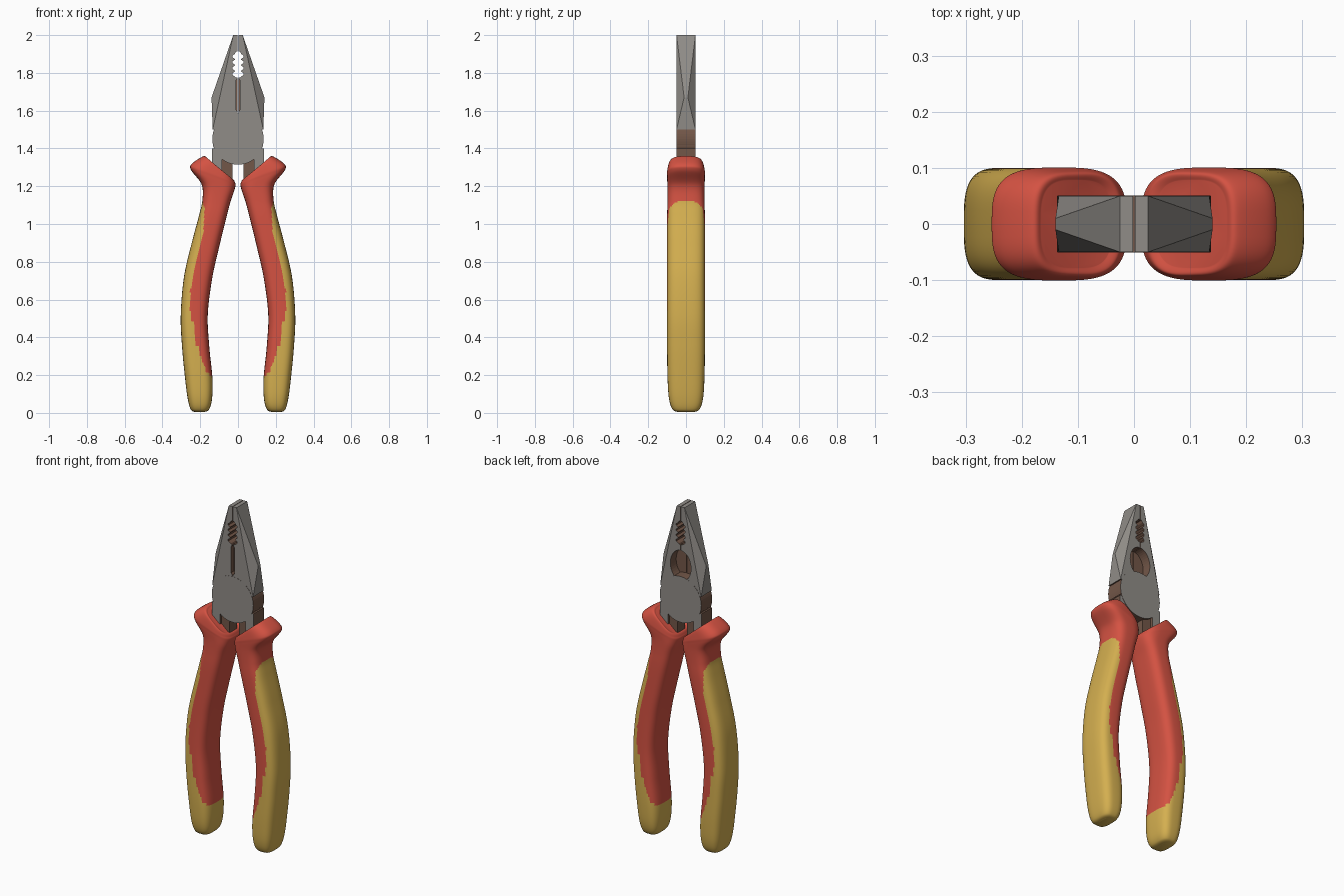
import bpy, bmesh, math
from mathutils import Vector

cube = bpy.data.objects.get("Cube")
if cube:
    bpy.data.objects.remove(cube, do_unlink=True)


def material(name, color):
    m = bpy.data.materials.new(name)
    m.use_nodes = True
    m.diffuse_color = (*color, 1)
    bsdf = next(n for n in m.node_tree.nodes if n.type == 'BSDF_PRINCIPLED')
    bsdf.inputs["Base Color"].default_value = (*color, 1)
    return m


steel = material("grey steel", (0.28, 0.265, 0.245))
brown = material("brown inner steel", (0.17, 0.095, 0.065))
red = material("red grip", (0.66, 0.085, 0.055))
yellow = material("yellow grip", (0.66, 0.43, 0.08))


def make_object(name, bm, mats):
    bmesh.ops.recalc_face_normals(bm, faces=bm.faces)
    mesh = bpy.data.meshes.new(name)
    bm.to_mesh(mesh)
    bm.free()
    for m in mats:
        mesh.materials.append(m)
    ob = bpy.data.objects.new(name, mesh)
    bpy.context.collection.objects.link(ob)
    return ob


def prism(name, outline, y0, y1, face_mat=0, side_mat=1):
    """Extrude an x-z outline along y, with one material for faces and one for sides."""
    bm = bmesh.new()
    front, back = ([bm.verts.new((x, y, z)) for x, z in outline] for y in (y0, y1))
    for ring in (front, back):
        bm.faces.new(ring).material_index = face_mat
    for i in range(len(outline)):
        j = (i + 1) % len(outline)
        bm.faces.new((front[i], front[j], back[j], back[i])).material_index = side_mat
    return make_object(name, bm, (steel, brown))


def ellipse(cx, cz, rx, rz, n):
    return [(cx + rx * math.cos(math.tau * i / n), cz + rz * math.sin(math.tau * i / n))
            for i in range(n)]


# ---- grips: lofted sections (inner x, inner z, outer x, outer z, half depth)
SECTIONS = [
    (.185, .004, .225, .004, .035), (.155, .016, .25, .018, .07),
    (.138, .07, .267, .08, .09), (.135, .18, .282, .2, .098),
    (.152, .35, .297, .36, .1), (.16, .52, .303, .52, .1),
    (.137, .71, .286, .72, .1), (.103, .865, .245, .9, .1),
    (.065, 1.02, .205, 1.05, .1), (.042, 1.11, .188, 1.13, .098),
    (.022, 1.17, .193, 1.21, .098), (.013, 1.205, .248, 1.285, .1),
    (.016, 1.22, .245, 1.318, .1), (.024, 1.235, .185, 1.358, .092),
    (.04, 1.24, .165, 1.35, .078),
]
# Border of the outer yellow inlay: (height, distance from the middle)
BORDER = [(.19, .12), (.21, .165), (.36, .217), (.55, .252), (.65, .252),
          (.8, .222), (.95, .184), (1.08, .177), (1.12, .187)]


def border_x(z):
    if z < BORDER[0][0]:
        return 0
    for (z0, x0), (z1, x1) in zip(BORDER, BORDER[1:]):
        if z <= z1:
            return x0 + (x1 - x0) * (z - z0) / (z1 - z0)
    return 1


def spline(points, steps):
    pts = [Vector(p) for p in points]
    pts = [pts[0]] + pts + [pts[-1]]
    out = []
    for a, b, c, d in zip(pts, pts[1:], pts[2:], pts[3:]):
        for k in range(steps):
            t = k / steps
            out.append(b + (c - a) * t / 2 + (a * 2 - b * 5 + c * 4 - d) * t * t / 2
                       + (b * 3 - a - c * 3 + d) * t ** 3 / 2)
    return out + [pts[-1]]


def rounded(v):
    return math.copysign(abs(v) ** 0.62, v)


def grip(name, side, n=64):
    bm = bmesh.new()
    rings = []
    for ix, iz, ox, oz, depth in spline(SECTIONS, 10):
        ring = []
        for i in range(n):
            a = math.tau * i / n
            t = (1 + rounded(math.cos(a))) / 2
            ring.append(bm.verts.new((side * (ix + (ox - ix) * t),
                                      depth * rounded(math.sin(a)), iz + (oz - iz) * t)))
        rings.append(ring)
    for lower, upper in zip(rings, rings[1:]):
        for i in range(n):
            j = (i + 1) % n
            bm.faces.new((lower[i], lower[j], upper[j], upper[i]))
    bm.faces.new(rings[0])
    bm.faces.new(rings[-1])
    for f in bm.faces:
        c = f.calc_center_median()
        f.smooth = True
        f.material_index = int(abs(c.x) > border_x(c.z))
    return make_object(name, bm, (red, yellow))


# ---- jaws: wedge with a faceted outer side
def jaw(name, side):
    bm = bmesh.new()

    def pair(x, z, y):
        return [bm.verts.new((side * x, s * y, z)) for s in (-1, 1)]
    tip_in, tip_out = pair(.0015, 2, .05), pair(.025, 2, .05)
    ridge, heel_out = pair(.14, 1.67, .01), pair(.134, 1.5, .05)
    heel_in = pair(.0015, 1.5, .05)
    for k in (0, 1):
        bm.faces.new((tip_in[k], tip_out[k], heel_out[k], heel_in[k]))
        bm.faces.new((tip_out[k], ridge[k], heel_out[k]))
    for p, q in ((tip_in, tip_out), (tip_out, ridge), (ridge, heel_out),
                 (heel_out, heel_in), (heel_in, tip_in)):
        f = bm.faces.new((p[0], p[1], q[1], q[0]))
        f.material_index = int(p is heel_out or p is heel_in)
    return make_object(name, bm, (steel, brown))


# Cutters: toothed opening, front slot, round recess in the back
teeth = [(.01, 1.913)]
for i in range(4):
    z = 1.9 - i * .031
    teeth += [(.017, z), (.029, z - .008), (.029, z - .018), (.017, z - .026)]
teeth.append((.01, 1.775))
toothed_hole = teeth + [(-x, z) for x, z in reversed(teeth)]
slot = [(0, 1.775), (.011, 1.76), (.011, 1.605), (0, 1.59), (-.011, 1.605), (-.011, 1.76)]
cutters = [prism("teeth_cutter", toothed_hole, -.08, .08, 1),
           prism("slot_cutter", slot, -.08, -.02, 1),
           prism("recess_cutter", ellipse(0, 1.65, .068, .09, 40), -.005, .08, 1)]

for label, side in (("left", 1), ("right", -1)):
    ob = jaw(label + "_jaw", side)
    for c in cutters:
        mod = ob.modifiers.new(c.name, 'BOOLEAN')
        mod.operation, mod.solver, mod.object = 'DIFFERENCE', 'EXACT', c
    deps = bpy.context.evaluated_depsgraph_get()
    ob.data = bpy.data.meshes.new_from_object(ob.evaluated_get(deps))
    ob.modifiers.clear()
    grip(label + "_grip", side)
    # Tangs running from the joint into the grips
    prism(label + "_tang", [(side * x, z) for x, z in (
        (.085, 1.24), (.085, 1.4), (.137, 1.4), (.137, 1.27))], -.0495, .0495)
    prism(label + "_tang_web", [(side * x, z) for x, z in (
        (.03, 1.21), (.03, 1.36), (.09, 1.36), (.09, 1.25))], -.035, .035, 1)
    # Shoulder behind the joint disc
    prism(label + "_shoulder", [(side * x, z) for x, z in (
        (.06, 1.41), (.06, 1.49), (.128, 1.49), (.132, 1.41))], -.046, .046, 1)

for c in cutters:
    bpy.data.objects.remove(c, do_unlink=True)

# ---- joint disc
prism("joint_disc", ellipse(0, 1.45, .136, .136, 64), -.051, .051)
